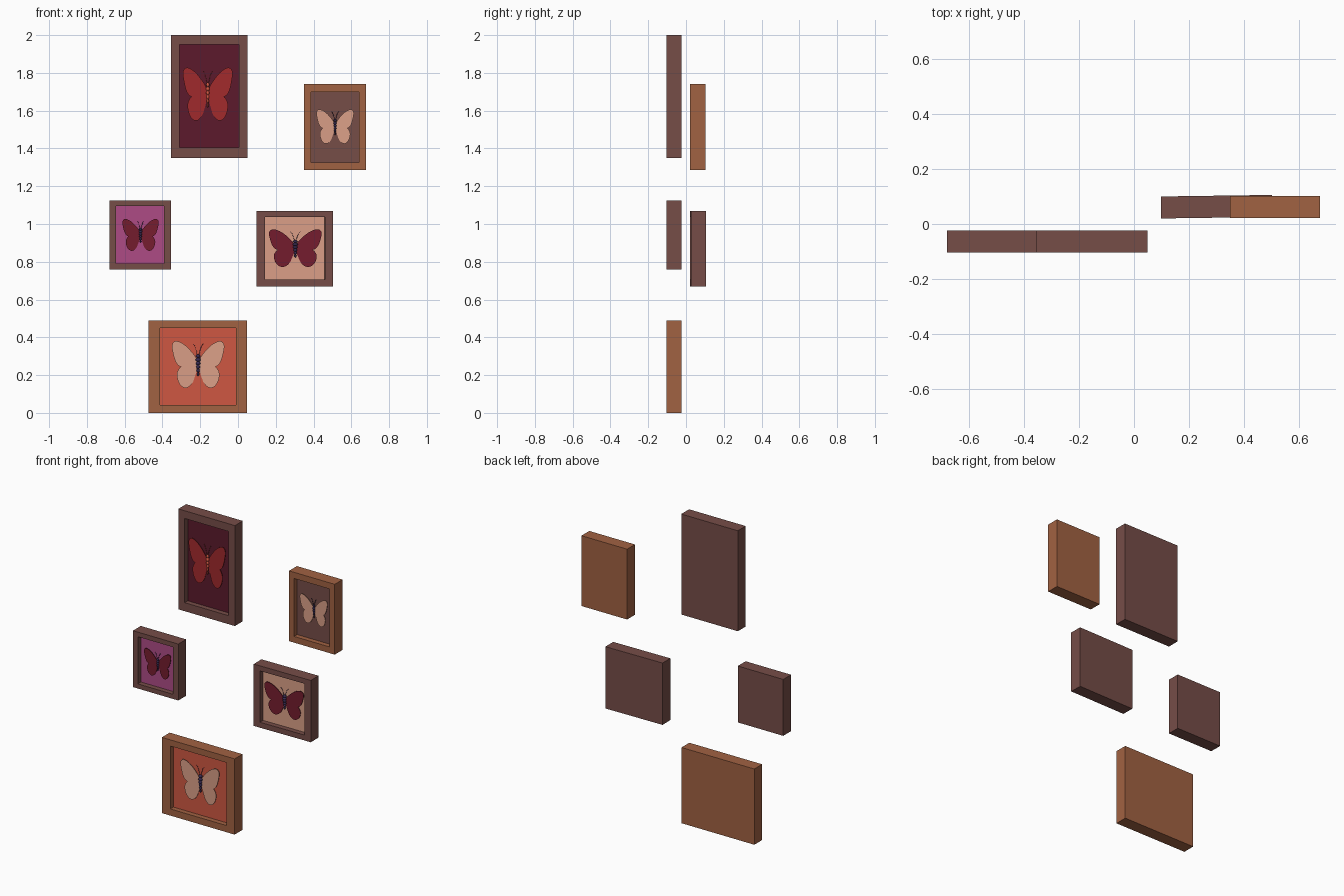
import bpy, bmesh, math
from mathutils import Matrix, Vector

if "Cube" in bpy.data.objects:
    bpy.data.objects.remove(bpy.data.objects["Cube"])

DEPTH, RECESS = 0.08, 0.032


def material(name, rgb):
    m = bpy.data.materials.new(name)
    m.diffuse_color = [(c / 255) ** 2.2 for c in rgb] + [1]
    m.use_nodes = True
    m.node_tree.nodes["Principled BSDF"].inputs["Base Color"].default_value = m.diffuse_color
    return m


WALNUT = material("walnut", (117, 78, 73))
OAK = material("oak", (160, 98, 68))
PLUM = material("plum", (92, 32, 48))
MAGENTA = material("magenta", (172, 76, 132))
PEACH = material("peach", (218, 158, 134))
CORAL = material("coral", (205, 88, 68))
RED = material("red", (160, 46, 48))
MAROON = material("maroon", (116, 34, 50))
NAVY = material("navy", (58, 46, 82))

# half-butterfly outlines: u = 0..1 from body to tip, v = 0..1 from bottom to top
UPPER = [(0.03, 0.46), (0.04, 0.62), (0.22, 0.76), (0.45, 0.90), (0.68, 0.99), (0.9, 1.02),
         (1.03, 0.93), (0.98, 0.76), (0.9, 0.58), (0.76, 0.46), (0.45, 0.42)]
LOWER = [(0.03, 0.56), (0.03, 0.40), (0.12, 0.24), (0.22, 0.08), (0.42, -0.02), (0.62, 0.0),
         (0.78, 0.12), (0.84, 0.30), (0.74, 0.42), (0.62, 0.47), (0.4, 0.55)]


def finish(bm, name, mats, matrix):
    bmesh.ops.recalc_face_normals(bm, faces=bm.faces)
    me = bpy.data.meshes.new(name)
    bm.to_mesh(me)
    bm.free()
    for m in mats:
        me.materials.append(m)
    ob = bpy.data.objects.new(name, me)
    ob.matrix_world = matrix
    bpy.context.collection.objects.link(ob)
    return ob


def smooth_loop(pts, steps=2):
    # corner cutting rounds the outline
    for _ in range(steps):
        out = []
        for i, p in enumerate(pts):
            a, b = Vector(p), Vector(pts[(i + 1) % len(pts)])
            out += [a.lerp(b, 0.25), a.lerp(b, 0.75)]
        pts = out
    return pts


def shadow_box(name, w, h, inner, mats, matrix):
    # box whose front opens into a recess ending at a coloured panel
    x0, x1, z0, z1 = inner
    bm = bmesh.new()

    def ring(a, b, c, d, y):
        return [bm.verts.new(p) for p in ((a, y, c), (b, y, c), (b, y, d), (a, y, d))]
    f, k = -DEPTH / 2, DEPTH / 2
    rings = [ring(-w / 2, w / 2, -h / 2, h / 2, k), ring(-w / 2, w / 2, -h / 2, h / 2, f),
             ring(x0, x1, z0, z1, f), ring(x0, x1, z0, z1, f + RECESS)]
    bm.faces.new(rings[0])
    for a, b in zip(rings, rings[1:]):
        for i in range(4):
            j = (i + 1) % 4
            bm.faces.new((a[i], a[j], b[j], b[i]))
    bm.faces.new(rings[-1]).material_index = 1
    finish(bm, name, mats, matrix)


def wings(name, outline, cx, z0, half, height, y, mat, matrix):
    # thin plates, mirrored, slightly raised at the tips
    bm = bmesh.new()
    for side in (-1, 1):
        layers = []
        for off in (0, -0.003):
            layers.append([bm.verts.new((cx + side * u * half, y + off - 0.06 * u * half, z0 + v * height))
                           for u, v in smooth_loop(outline)])
        back, front = layers
        bm.faces.new(back)
        bm.faces.new(front)
        n = len(back)
        for i in range(n):
            bm.faces.new((back[i], back[(i + 1) % n], front[(i + 1) % n], front[i]))
    finish(bm, name, [mat], matrix)


def body(name, cx, z0, half, height, y, mat, matrix, slim):
    # beaded body: head, thorax and abdomen segments
    bm = bmesh.new()
    z = z0 + 0.68 * height
    for r in (0.085, 0.1, 0.085, 0.075, 0.06, 0.045):
        r *= half * slim
        rz = 0.043 * height
        m = Matrix.Translation((cx, y - 0.004, z)) @ Matrix.Diagonal((r, r, rz, 1))
        bmesh.ops.create_uvsphere(bm, u_segments=12, v_segments=8, radius=1, matrix=m)
        z -= 0.078 * height
    for fc in bm.faces:
        fc.smooth = True
    finish(bm, name, [mat], matrix)
    # antennae
    cu = bpy.data.curves.new(name + "_antennae", "CURVE")
    cu.dimensions = "3D"
    cu.bevel_depth, cu.bevel_resolution = 0.0012, 1
    for s in (-1, 1):
        sp = cu.splines.new("POLY")
        pts = [(0.03, 0.7), (0.07, 0.8), (0.13, 0.9), (0.2, 0.95)]
        sp.points.add(len(pts) - 1)
        for p, (u, v) in zip(sp.points, pts):
            p.co = (cx + s * u * half, y - 0.005, z0 + v * height, 1)
    cu.materials.append(mat)
    ob = bpy.data.objects.new(name + "_antennae", cu)
    ob.matrix_world = matrix
    bpy.context.collection.objects.link(ob)


# name, outer (x0 x1 z0 z1), opening, y centre, turn, butterfly (cx half z0 z1), slimness, colours
FRAMES = [
    ("tall", (-0.355, 0.05, 1.35, 2.0), (-0.31, 0.005, 1.405, 1.95), -0.063, 0,
     (-0.16, 0.13, 1.55, 1.825), 0.8, (WALNUT, PLUM, RED, CORAL)),
    ("upper_right", (0.35, 0.677, 1.285, 1.74), (0.386, 0.641, 1.325, 1.70), 0.062, 0,
     (0.514, 0.098, 1.427, 1.605), 0.9, (OAK, WALNUT, PEACH, NAVY)),
    ("small_left", (-0.68, -0.355, 0.76, 1.125), (-0.645, -0.392, 0.79, 1.095), -0.063, 0,
     (-0.516, 0.095, 0.86, 1.025), 1, (WALNUT, MAGENTA, MAROON, NAVY)),
    ("middle_right", (0.098, 0.503, 0.67, 1.07), (0.142, 0.459, 0.705, 1.037), 0.063, 0.8,
     (0.303, 0.138, 0.775, 0.97), 1, (WALNUT, PEACH, MAROON, NAVY)),
    ("bottom", (-0.473, 0.048, 0.0, 0.49), (-0.412, -0.01, 0.043, 0.45), -0.063, 0,
     (-0.211, 0.137, 0.135, 0.378), 1, (OAK, CORAL, PEACH, NAVY)),
]

for name, (x0, x1, z0, z1), (a, b, c, d), y, turn, (bx, half, b0, b1), slim, cols in FRAMES:
    cx, cz = (x0 + x1) / 2, (z0 + z1) / 2
    M = Matrix.Translation((cx, y, cz)) @ Matrix.Rotation(math.radians(turn), 4, "Z")
    shadow_box(name + "_frame", x1 - x0, z1 - z0, (a - cx, b - cx, c - cz, d - cz), cols[:2], M)
    yp = -DEPTH / 2 + RECESS - 0.003
    args = (bx - cx, b0 - cz, half, b1 - b0)
    wings(name + "_hind_wings", LOWER, *args, yp, cols[2], M)
    wings(name + "_fore_wings", UPPER, *args, yp - 0.004, cols[2], M)
    body(name + "_butterfly_body", *args, yp - 0.004, cols[3], M, slim)
